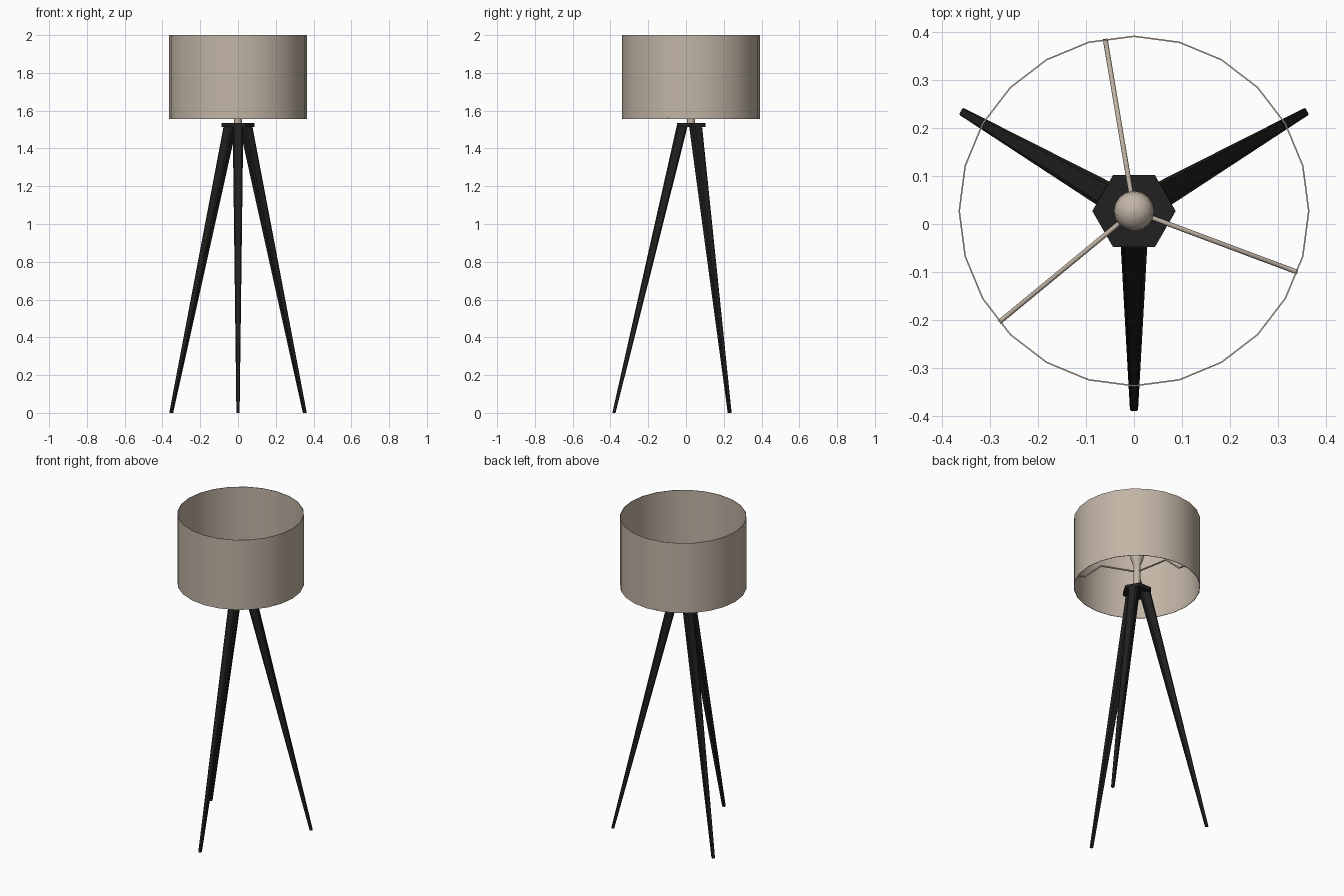
import bpy, bmesh, math
from mathutils import Vector

if "Cube" in bpy.data.objects:
    bpy.data.objects.remove(bpy.data.objects["Cube"])

CY = 0.027  # lamp axis sits slightly behind the origin


def material(name, rgb):
    m = bpy.data.materials.new(name)
    m.diffuse_color = (*rgb, 1)
    m.use_nodes = True
    m.node_tree.nodes["Principled BSDF"].inputs["Base Color"].default_value = m.diffuse_color
    return m


BEIGE = material("warm beige", (0.54, 0.46, 0.38))
BLACK = material("soft black", (0.015, 0.015, 0.015))


def loft(name, rings, mat, smooth=None, caps=True, closed=False):
    """Skin a list of equal-length point rings."""
    bm = bmesh.new()
    vs = [[bm.verts.new(p) for p in r] for r in rings]
    n = len(rings[0])
    pairs = list(zip(vs, vs[1:])) + ([(vs[-1], vs[0])] if closed else [])
    for a, b in pairs:
        for i in range(n):
            j = (i + 1) % n
            bm.faces.new((a[i], a[j], b[j], b[i]))
    if caps and not closed:
        bm.faces.new(vs[0][::-1])
        bm.faces.new(vs[-1])
    bmesh.ops.recalc_face_normals(bm, faces=bm.faces)
    me = bpy.data.meshes.new(name)
    bm.to_mesh(me)
    bm.free()
    me.materials.append(mat)
    ob = bpy.data.objects.new(name, me)
    bpy.context.collection.objects.link(ob)
    if smooth:
        bpy.context.view_layer.objects.active = ob
        ob.select_set(True)
        bpy.ops.object.shade_smooth_by_angle(angle=math.radians(smooth))
        ob.select_set(False)
    return ob


def circle(r, z, n):
    return [(r * math.cos(2 * math.pi * i / n), CY + r * math.sin(2 * math.pi * i / n), z)
            for i in range(n)]


def polar(r, t, ang, z):
    """Point at radius r and sideways offset t for a direction around the axis."""
    c, s = math.cos(ang), math.sin(ang)
    return (r * c - t * s, CY + r * s + t * c, z)


def leg_ring(r0, r1, w, ang, z):
    """Square section with chamfered corners."""
    rc, h, hw = (r0 + r1) / 2, (r1 - r0) / 2, w / 2
    k = 0.7
    pts = [(1, -k), (1, k), (k, 1), (-k, 1), (-1, k), (-1, -k), (-k, -1), (k, -1)]
    return [polar(rc + h * a, hw * b, ang, z) for a, b in pts]


# Drum shade: thin open tube
loft("drum_shade", [circle(0.366, 1.555, 24), circle(0.366, 2.0, 24),
                    circle(0.363, 2.0, 24), circle(0.363, 1.555, 24)],
     BEIGE, smooth=35, closed=True)

# Hexagonal top plate of the tripod
loft("tripod_plate", [circle(0.087, 1.513, 6), circle(0.087, 1.535, 6)], BLACK)

# Three tapered splayed legs
for i in range(3):
    a = math.radians(30 + 120 * i)
    loft(f"leg_{i + 1}", [leg_ring(0.400, 0.417, 0.017, a, 0),
                          leg_ring(0.018, 0.076, 0.056, a, 1.52)], BLACK)

# Stem, socket and bulb as one turned profile
profile = [(0.021, 1.53), (0.021, 1.70), (0.028, 1.715), (0.037, 1.74), (0.042, 1.768),
           (0.039, 1.786), (0.030, 1.799), (0.016, 1.807), (0.003, 1.81)]
loft("stem_and_bulb", [circle(r, z, 16) for r, z in profile], BEIGE, smooth=40)

# Three bent arms holding the shade
path = [(0.01, 1.655), (0.22, 1.653), (0.32, 1.562), (0.364, 1.560)]
for i in range(3):
    a = math.radians(99.5 + 120 * i)
    rings = []
    for k, (r, z) in enumerate(path):
        p, q = path[max(k - 1, 0)], path[min(k + 1, 3)]
        d = Vector((q[0] - p[0], q[1] - p[1])).normalized()
        ring = []
        for j in range(8):
            t = 2 * math.pi * j / 8
            u = 0.005 * math.sin(t)
            ring.append(polar(r - d.y * u, 0.005 * math.cos(t), a, z + d.x * u))
        rings.append(ring)
    loft(f"shade_arm_{i + 1}", rings, BEIGE, smooth=50)
